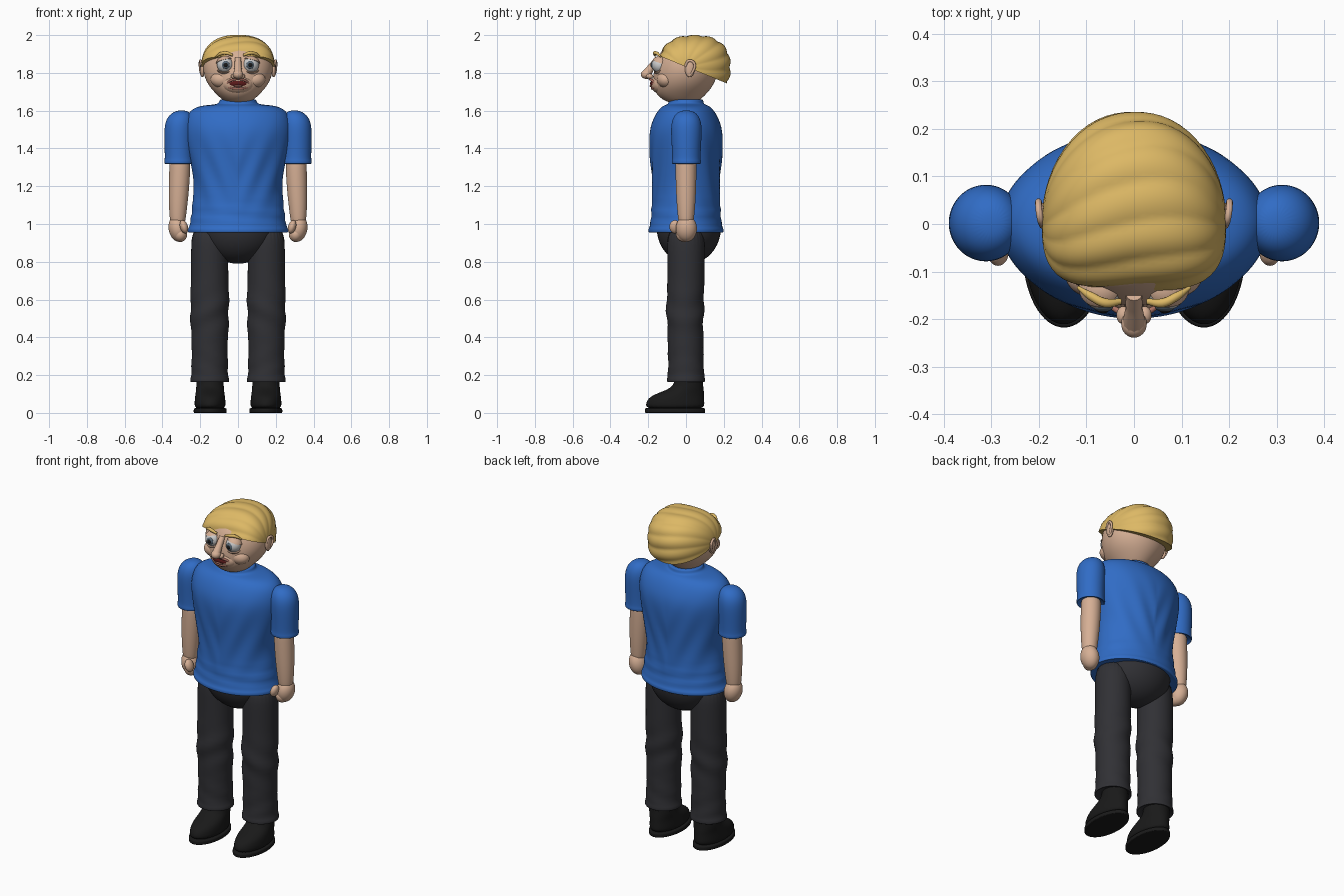
import bpy, bmesh
from math import sin, cos, pi, atan2, exp, radians
from mathutils import Vector, Matrix

if "Cube" in bpy.data.objects:
    bpy.data.objects.remove(bpy.data.objects["Cube"])


def material(name, rgb):
    m = bpy.data.materials.new(name)
    m.diffuse_color = (*rgb, 1)
    m.use_nodes = True
    m.node_tree.nodes["Principled BSDF"].inputs["Base Color"].default_value = m.diffuse_color
    return m


SKIN = material("skin", (.67, .43, .30))
HAIR = material("blond", (.72, .48, .13))
BLUE = material("blue_cloth", (.03, .15, .56))
DARK = material("dark_cloth", (.03, .03, .035))
BLACK = material("black", (.01, .01, .01))
WHITE = material("eye_white", (.8, .8, .8))
IRIS = material("iris_grey", (.10, .14, .18))
LIP = material("lip", (.42, .17, .13))
MOUTH = material("mouth_red", (.10, .01, .01))


def select(ob):
    bpy.ops.object.select_all(action='DESELECT')
    ob.select_set(True)
    bpy.context.view_layer.objects.active = ob


def finish(bm, name, mat, subdiv=0):
    bmesh.ops.recalc_face_normals(bm, faces=bm.faces)
    me = bpy.data.meshes.new(name)
    bm.to_mesh(me)
    bm.free()
    ob = bpy.data.objects.new(name, me)
    bpy.context.collection.objects.link(ob)
    me.materials.append(mat)
    select(ob)
    if subdiv:
        ob.modifiers.new("smooth", 'SUBSURF').levels = subdiv
        bpy.ops.object.convert(target='MESH')
    bpy.ops.object.shade_smooth_by_angle(angle=radians(50))
    return ob


def loft(name, mat, rings, n=28, subdiv=2):
    """Stack of horizontal ellipses (z, cx, cy, rx, ry), capped and smoothed."""
    bm = bmesh.new()
    loops = [[bm.verts.new((cx + rx * cos(2 * pi * i / n), cy + ry * sin(2 * pi * i / n), z))
              for i in range(n)] for z, cx, cy, rx, ry in rings]
    for a, b in zip(loops, loops[1:]):
        for i in range(n):
            j = (i + 1) % n
            bm.faces.new((a[i], a[j], b[j], b[i]))
    bm.faces.new(loops[0])
    bm.faces.new(loops[-1])
    return finish(bm, name, mat, subdiv)


def ball(name, mat, loc, radii, cut=None, offset=0, rot=0):
    """Ellipsoid, optionally sliced to the side the cut normal points to."""
    bm = bmesh.new()
    bmesh.ops.create_uvsphere(bm, u_segments=32, v_segments=20, radius=1)
    if cut:
        n = Vector(cut).normalized()
        bmesh.ops.bisect_plane(bm, geom=bm.verts[:] + bm.edges[:] + bm.faces[:],
                               plane_co=n * offset, plane_no=n, clear_inner=True)
        bmesh.ops.holes_fill(bm, edges=[e for e in bm.edges if e.is_boundary])
    m = Matrix.Translation(loc) @ Matrix.Rotation(rot, 4, 'Y') @ Matrix.Diagonal((*radii, 1))
    bmesh.ops.transform(bm, matrix=m, verts=bm.verts)
    return finish(bm, name, mat)


def tube(name, mat, pts, r, closed=False):
    """Round tube through points (x, y, z, thickness)."""
    cu = bpy.data.curves.new(name, 'CURVE')
    cu.dimensions, cu.bevel_depth, cu.bevel_resolution, cu.use_fill_caps = '3D', r, 4, True
    sp = cu.splines.new('BEZIER')
    sp.bezier_points.add(len(pts) - 1)
    for bp, p in zip(sp.bezier_points, pts):
        bp.co, bp.radius = p[:3], p[3]
        bp.handle_left_type = bp.handle_right_type = 'AUTO'
    sp.use_cyclic_u, sp.resolution_u = closed, 6
    ob = bpy.data.objects.new(name, cu)
    bpy.context.collection.objects.link(ob)
    cu.materials.append(mat)
    select(ob)
    bpy.ops.object.convert(target='MESH')
    bpy.ops.object.shade_smooth_by_angle(angle=radians(50))


def ripple(ob, f):
    """Push vertices along their normals by f(x, y, z) to make cloth folds."""
    moves = [v.normal * f(*v.co) for v in ob.data.vertices]
    for v, d in zip(ob.data.vertices, moves):
        v.co += d


# Shirt body with hem and collar
shirt = loft("shirt", BLUE, [(z, 0, 0, rx, ry) for z, rx, ry in (
    (.96, .24, .17), (.955, .26, .192), (.955, .266, .2), (.975, .267, .2), (.985, .258, .192),
    (1.03, .25, .186), (1.12, .237, .178), (1.22, .236, .179), (1.35, .258, .19),
    (1.48, .287, .199), (1.55, .28, .178), (1.60, .258, .15), (1.627, .205, .122),
    (1.632, .12, .1), (1.64, .1, .093), (1.658, .098, .092), (1.66, .085, .08))], 40)
ripple(shirt, lambda x, y, z: .004 * exp(-((z - 1.27) / .16) ** 2)
       * sin(55 * abs(x) - 22 * z) + .003 * exp(-((z - 1.06) / .05) ** 2) * sin(95 * z + 8 * x))

# Trouser seat
ball("trouser_seat", DARK, (0, .015, .98), (.205, .17, .19))

for s, side in ((-1, "right"), (1, "left")):
    # Trouser leg with turned hem and knee folds
    leg = loft(side + "_trouser_leg", DARK, [(z, s * .15, cy, rx, ry) for z, cy, rx, ry in (
        (.175, 0, .085, .085), (.162, 0, .1, .098), (.165, 0, .104, .102), (.185, 0, .103, .101),
        (.2, 0, .096, .095), (.35, -.002, .095, .094), (.47, -.004, .1, .096),
        (.56, -.006, .105, .1), (.68, 0, .099, .098), (.85, 0, .099, .1), (1, 0, .097, .1))])
    ripple(leg, lambda x, y, z: .005 * exp(-((z - .53) / .1) ** 2) * sin(42 * z + 25 * s * x)
           + .003 * exp(-((z - .27) / .06) ** 2) * sin(60 * z - 30 * s * x))
    # Shoe
    loft(side + "_shoe_sole", BLACK, [(z, s * .147, -.058, rx, ry) for z, rx, ry in (
        (0, .078, .15), (0, .087, .16), (.004, .088, .161), (.02, .088, .161),
        (.025, .086, .159), (.026, .07, .14))], 32, 1)
    loft(side + "_shoe_upper", BLACK, [(z, s * .148, cy, rx, ry) for z, cy, rx, ry in (
        (.015, -.058, .08, .154), (.05, -.058, .083, .157), (.085, -.05, .08, .146),
        (.108, -.022, .076, .118), (.13, .005, .074, .088), (.16, .015, .072, .075),
        (.21, .015, .07, .073))])
    # Sleeve with rounded shoulder and cuff
    loft(side + "_sleeve", BLUE, [(z, s * cx, .002, rx, ry) for z, cx, rx, ry in (
        (1.335, .312, .06, .06), (1.318, .312, .074, .072), (1.318, .312, .078, .077),
        (1.335, .312, .079, .078), (1.345, .312, .075, .075), (1.42, .313, .077, .078),
        (1.5, .312, .079, .083), (1.55, .308, .075, .077), (1.585, .302, .055, .057),
        (1.602, .298, .022, .024))])
    # Bare arm, fist and thumb
    loft(side + "_arm", SKIN, [(z, s * cx, 0, r, r) for z, cx, r in (
        (.98, .32, .036), (1.04, .319, .044), (1.12, .316, .051), (1.22, .311, .055),
        (1.3, .308, .056), (1.36, .308, .055))], 24)
    ball(side + "_fist", SKIN, (s * .318, .002, .975), (.049, .056, .07), rot=s * .2)
    ball(side + "_fingers", SKIN, (s * .305, -.008, .945), (.036, .045, .04))
    ball(side + "_thumb", SKIN, (s * .286, -.058, .985), (.021, .03, .036), rot=s * .3)

# Head
loft("head", SKIN, [(z, 0, cy, rx, ry) for z, cy, rx, ry in (
    (1.64, -.02, .06, .07), (1.662, -.025, .088, .105), (1.69, -.025, .118, .135),
    (1.73, -.015, .155, .158), (1.78, -.005, .18, .17), (1.83, 0, .188, .168),
    (1.88, .005, .18, .158), (1.92, .01, .155, .138), (1.955, .015, .11, .1),
    (1.97, .015, .04, .04))])

# Swept hair: ridges run along meridians from the side parting
bm = bmesh.new()
bmesh.ops.create_uvsphere(bm, u_segments=112, v_segments=32, radius=1)
bmesh.ops.rotate(bm, verts=bm.verts, matrix=Matrix.Rotation(pi / 2, 3, 'Y'))
for v in bm.verts:
    x, y, z = v.co
    ridge = 1 + .045 * (abs(sin(7 * atan2(z, y) + 1.5 * x)) - .7) * (1 - x * x)
    k = ridge / sum(abs(c) ** 2.4 for c in v.co) ** (1 / 2.4)
    x, y, z = x * k, y * k, z * k
    v.co = (.194 * x, .045 - .05 * x * x + .19 * y, 1.83 + .169 * z)
bmesh.ops.bisect_plane(bm, geom=bm.verts[:] + bm.edges[:] + bm.faces[:], plane_co=(0, -.15, 1.893),
                       plane_no=(0, .405, 1), clear_inner=True)
bmesh.ops.holes_fill(bm, edges=[e for e in bm.edges if e.is_boundary])
finish(bm, "hair", HAIR)

for s, side in ((-1, "right"), (1, "left")):
    # Ear with rim
    ball(side + "_ear", SKIN, (s * .188, .02, 1.822), (.013, .026, .045))
    tube(side + "_ear_rim", SKIN, [(s * .192, -.004, 1.835, 1), (s * .198, .015, 1.864, 1),
         (s * .201, .044, 1.85, 1), (s * .198, .038, 1.81, 1), (s * .188, .016, 1.782, 1)], .007)
    # Eye, lids and brow
    ex = s * .068
    ball(side + "_eyeball", WHITE, (ex, -.138, 1.842), (.043, .043, .043))
    ball(side + "_iris", IRIS, (ex - s * .003, -.174, 1.842), (.021, .011, .021))
    ball(side + "_pupil", BLACK, (ex - s * .003, -.181, 1.842), (.012, .007, .012))
    ball(side + "_upper_lid", SKIN, (ex, -.137, 1.842), (.049, .048, .048), (s * .25, .25, 1), .42)
    ball(side + "_lower_lid", SKIN, (ex, -.137, 1.838), (.05, .048, .048), (0, .3, -1), .45)
    tube(side + "_brow", HAIR, [(s * .028, -.163, 1.893, .7), (s * .06, -.166, 1.905, 1.1),
         (s * .09, -.152, 1.902, 1), (s * .118, -.133, 1.885, .4)], .009)
    # Nostril and cheek
    ball(side + "_nostril", SKIN, (s * .022, -.192, 1.782), (.015, .019, .014))
    ball(side + "_cheek", SKIN, (s * .085, -.105, 1.765), (.06, .05, .045))

# Nose
tube("nose_bridge", SKIN, [(0, -.148, 1.875, .7), (0, -.176, 1.84, .75), (0, -.208, 1.797, 1)], .024)
ball("nose_tip", SKIN, (0, -.21, 1.792), (.027, .029, .024))

# Muzzle, open mouth, lips and tongue
ball("muzzle", SKIN, (0, -.125, 1.742), (.085, .062, .056))
ball("mouth", MOUTH, (0, -.16, 1.743), (.056, .03, .025))
ball("tongue", LIP, (0, -.168, 1.731), (.03, .025, .01))
tube("lips", LIP, [(.058 * cos(a), -.186 + .026 * cos(a) ** 2 - .006 * sin(a),
                    1.743 + .025 * sin(a) - .006 * cos(a) ** 2, 1)
                   for a in (i * pi / 6 for i in range(12))], .0065, True)
